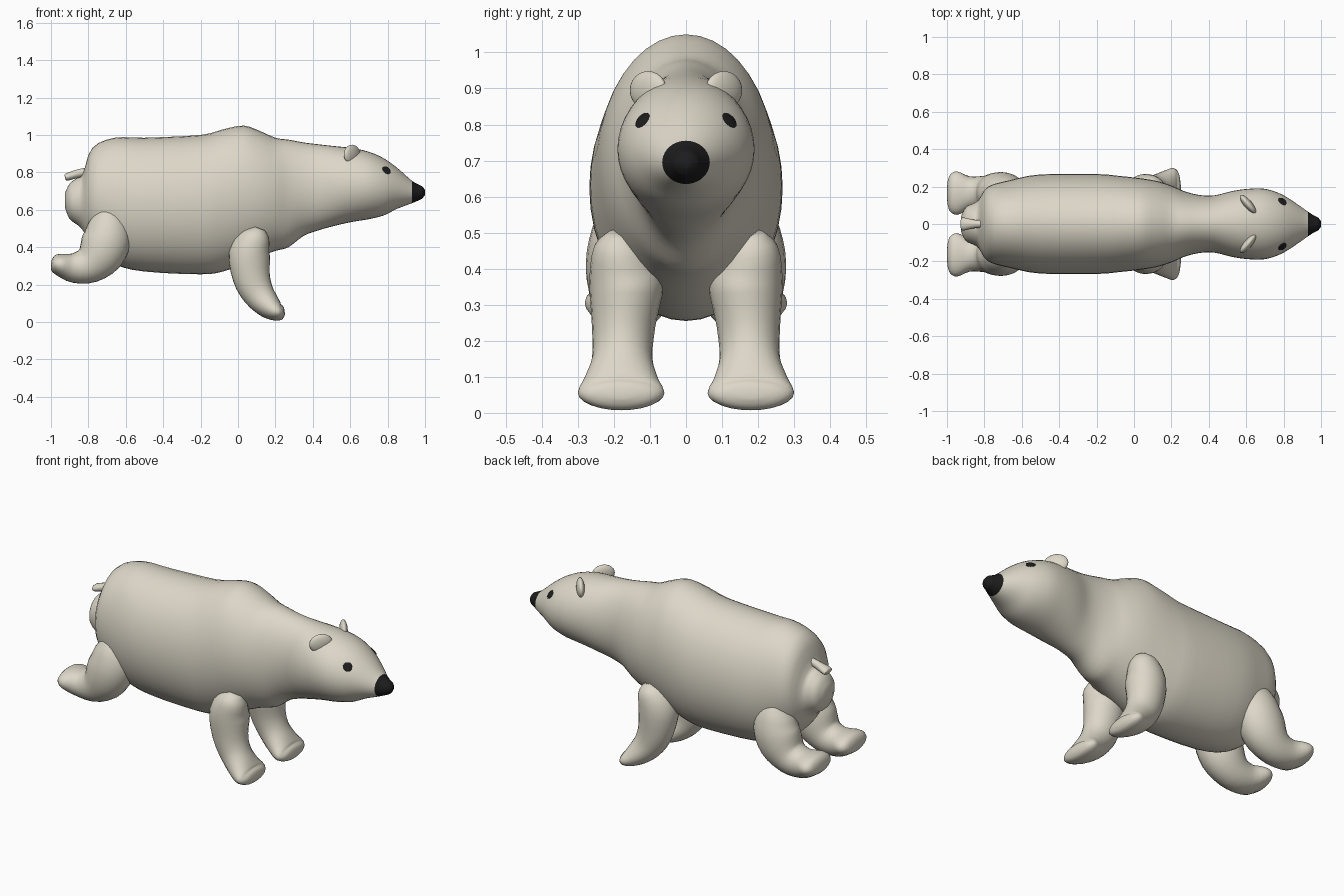
import bpy, bmesh
from math import sin, cos, pi, radians
from mathutils import Vector, Matrix

if "Cube" in bpy.data.objects:
    bpy.data.objects.remove(bpy.data.objects["Cube"])


def material(name, rgb):
    m = bpy.data.materials.new(name)
    m.use_nodes = True
    m.diffuse_color = (*rgb, 1)
    m.node_tree.nodes["Principled BSDF"].inputs["Base Color"].default_value = (*rgb, 1)
    return m


fur = material("cream_fur", (0.72, 0.68, 0.575))
black = material("black", (0.012, 0.012, 0.013))


def finish(name, bm, mats, angle=50):
    bmesh.ops.recalc_face_normals(bm, faces=bm.faces)
    mesh = bpy.data.meshes.new(name)
    bm.to_mesh(mesh)
    bm.free()
    ob = bpy.data.objects.new(name, mesh)
    bpy.context.collection.objects.link(ob)
    for m in mats:
        mesh.materials.append(m)
    bpy.ops.object.select_all(action="DESELECT")
    ob.select_set(True)
    bpy.context.view_layer.objects.active = ob
    bpy.ops.object.shade_smooth_by_angle(angle=radians(angle))
    return ob


def refine(rows, steps):
    """Smooth curve passing through the section rows."""
    out = []
    for i in range(len(rows) - 1):
        p = [Vector(rows[min(max(i + k, 0), len(rows) - 1)]) for k in (-1, 0, 1, 2)]
        for s in range(steps):
            t = s / steps
            out.append(0.5 * (2 * p[1] + (p[2] - p[0]) * t
                              + (2 * p[0] - 5 * p[1] + 4 * p[2] - p[3]) * t * t
                              + (3 * p[1] - p[0] - 3 * p[2] + p[3]) * t ** 3))
    out.append(Vector(rows[-1]))
    return out


def loft(rings, sides, upright=False):
    """Rings of (x, y, z, half thickness, half width) joined into a tube."""
    bm = bmesh.new()
    loops = []
    for i, r in enumerate(rings):
        a, b = rings[max(i - 1, 0)], rings[min(i + 1, len(rings) - 1)]
        tangent = Vector((b[0] - a[0], 0, b[2] - a[2])).normalized()
        up = Vector((0, 0, 1)) if upright else tangent.cross(Vector((0, 1, 0)))
        centre = Vector(r[:3])
        loops.append([bm.verts.new(centre + up * r[3] * cos(2 * pi * k / sides)
                                   + Vector((0, r[4] * sin(2 * pi * k / sides), 0)))
                      for k in range(sides)])
    for p, q in zip(loops, loops[1:]):
        for k in range(sides):
            bm.faces.new((p[k], p[k - 1], q[k - 1], q[k]))
    for end, c in ((loops[0], rings[0]), (loops[-1], rings[-1])):
        tip = bm.verts.new(c[:3])
        for k in range(sides):
            bm.faces.new((end[k], end[k - 1], tip))
    return bm


# Body, neck and head: x, underside, top, half width
profile = [
    (-0.925, 0.61, 0.69, 0.04), (-0.90, 0.55, 0.74, 0.09), (-0.86, 0.52, 0.77, 0.11),
    (-0.83, 0.49, 0.79, 0.13), (-0.78, 0.41, 0.93, 0.20), (-0.66, 0.31, 0.985, 0.235),
    (-0.5, 0.27, 0.985, 0.265), (-0.2, 0.255, 1.0, 0.267), (-0.08, 0.27, 1.03, 0.257),
    (0.03, 0.31, 1.05, 0.245), (0.12, 0.35, 1.02, 0.23), (0.2, 0.38, 0.985, 0.205),
    (0.27, 0.40, 0.975, 0.175), (0.35, 0.46, 0.96, 0.155), (0.43, 0.49, 0.95, 0.153),
    (0.52, 0.515, 0.94, 0.175), (0.61, 0.535, 0.93, 0.188), (0.7, 0.55, 0.91, 0.188),
    (0.78, 0.57, 0.875, 0.163), (0.85, 0.605, 0.825, 0.122), (0.93, 0.635, 0.755, 0.066),
    (0.965, 0.65, 0.735, 0.044), (0.985, 0.66, 0.725, 0.034), (1.0, 0.68, 0.705, 0.014),
]
body_rings = refine([(x, 0, (lo + hi) / 2, (hi - lo) / 2, w) for x, lo, hi, w in profile], 3)
bm = loft(body_rings, 40, upright=True)
for f in bm.faces:
    f.material_index = int(f.calc_center_median().x > 0.93)   # nose
body = finish("body_and_head", bm, [fur, black])
bpy.context.view_layer.update()

# Legs: x, y, z, half thickness, half width
front_leg = [
    (0.115, 0.185, 0.50, 0.03, 0.03), (0.10, 0.18, 0.46, 0.075, 0.075),
    (0.062, 0.165, 0.37, 0.11, 0.103), (0.072, 0.173, 0.24, 0.10, 0.088),
    (0.11, 0.177, 0.15, 0.085, 0.084), (0.165, 0.18, 0.085, 0.068, 0.105),
    (0.21, 0.18, 0.055, 0.05, 0.12), (0.24, 0.18, 0.052, 0.035, 0.09),
    (0.25, 0.18, 0.052, 0.012, 0.03),
]
hind_leg = [
    (-0.71, 0.16, 0.60, 0.05, 0.05), (-0.70, 0.16, 0.54, 0.10, 0.09),
    (-0.70, 0.165, 0.45, 0.128, 0.11), (-0.735, 0.165, 0.365, 0.125, 0.11),
    (-0.80, 0.165, 0.305, 0.10, 0.093), (-0.88, 0.165, 0.29, 0.08, 0.09),
    (-0.945, 0.165, 0.305, 0.062, 0.116), (-0.985, 0.165, 0.317, 0.045, 0.095),
    (-0.998, 0.165, 0.32, 0.015, 0.03),
]


def ball(name, frame, size, mat):
    bm = bmesh.new()
    bmesh.ops.create_uvsphere(bm, u_segments=24, v_segments=12, radius=1,
                              matrix=frame @ Matrix.Diagonal((*size, 1)))
    finish(name, bm, [mat])


for side, s in (("left", 1), ("right", -1)):
    for name, rows in (("front_leg", front_leg), ("hind_leg", hind_leg)):
        rows = [(x, y * s, z, a, b) for x, y, z, a, b in rows]
        finish(f"{side}_{name}", loft(refine(rows, 3), 24), [fur])

    # Ears: thin discs angled outwards
    frame = (Matrix.Translation((0.61, 0.105 * s, 0.895))
             @ Matrix.Rotation(radians(-50 * s), 4, "Z"))
    ball(f"{side}_ear", frame, (0.064, 0.022, 0.053), fur)

    # Eyes: shallow discs lying on the head
    hit, spot, normal, _ = body.closest_point_on_mesh(Vector((0.795, 0.122 * s, 0.813)))
    frame = Matrix.Translation(spot) @ normal.to_track_quat("Z", "Y").to_matrix().to_4x4()
    ball(f"{side}_eye", frame, (0.025, 0.025, 0.0048), black)

# Tail: flared stub
tail = [(-0.78, 0, 0.81, 0.022, 0.018), (-0.85, 0, 0.795, 0.022, 0.022),
        (-0.915, 0, 0.775, 0.02, 0.035), (-0.925, 0, 0.772, 0.01, 0.02)]
finish("tail", loft(refine(tail, 3), 16), [fur])
